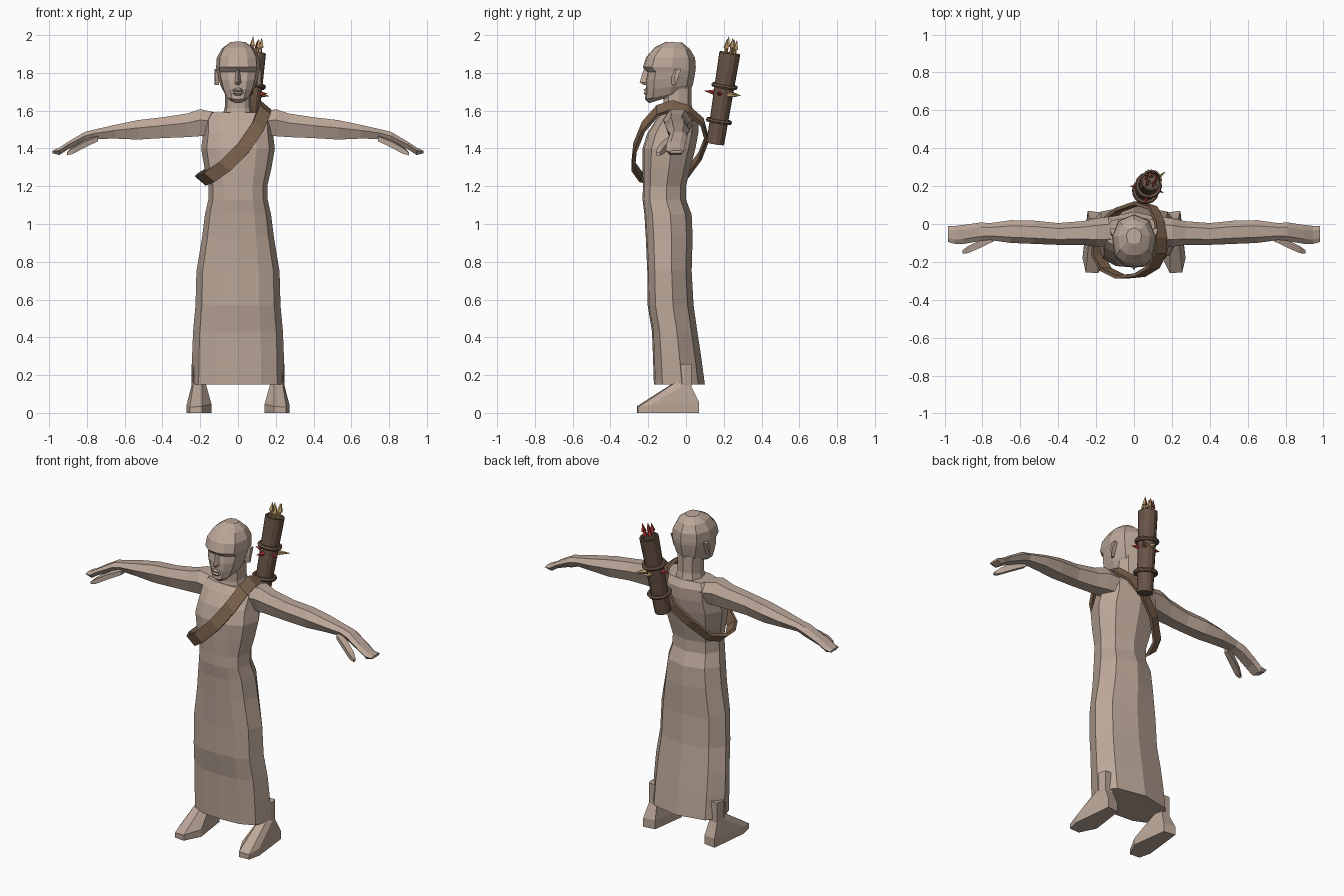
import bpy, bmesh, math
from mathutils import Vector


def mat(name, rgb):
    m = bpy.data.materials.new(name)
    m.diffuse_color = (*rgb, 1)
    return m


SKIN = mat("warm beige", (0.50, 0.385, 0.315))
LEATHER = mat("strap brown", (0.205, 0.125, 0.075))
WOOD = mat("quiver brown", (0.145, 0.09, 0.062))
GOLD = mat("straw gold", (0.50, 0.33, 0.14))
RED = mat("red", (0.48, 0.04, 0.04))


def finish(name, bm, *mats):
    bmesh.ops.recalc_face_normals(bm, faces=bm.faces[:])
    me = bpy.data.meshes.new(name)
    bm.to_mesh(me)
    bm.free()
    for m in mats:
        me.materials.append(m)
    ob = bpy.data.objects.new(name, me)
    bpy.context.collection.objects.link(ob)
    return ob


def loft(name, rings, m, closed=False):
    """Skin a list of equal-sized rings; cap the ends unless it is a loop."""
    bm = bmesh.new()
    vs = [[bm.verts.new(p) for p in r] for r in rings]
    n = len(vs[0])
    pairs = list(zip(vs, vs[1:])) + ([(vs[-1], vs[0])] if closed else [])
    for a, b in pairs:
        for i in range(n):
            j = (i + 1) % n
            bm.faces.new((a[i], a[j], b[j], b[i]))
    if not closed:
        bm.faces.new(vs[0])
        bm.faces.new(vs[-1])
    return finish(name, bm, m)


def body_ring(zf, zb, hw, yf, yb, front=0.5, side=0.55):
    """Symmetric ten-sided section, flat in front and round behind."""
    d = yb - yf
    half = [(front * hw, yf + 0.03 * d), (0.85 * hw, yf + 0.17 * d),
            (hw, yf + side * d), (0.72 * hw, yf + 0.87 * d)]
    pts = [(0, yf)] + half + [(0, yb)] + [(-x, y) for x, y in reversed(half)]
    return [(x, y, zf + (zb - zf) * (y - yf) / d) for x, y in pts]


def rod(name, a, b, r1, r2, m, sides=8):
    """Cylinder or cone between two points."""
    a, b = Vector(a), Vector(b)
    q = (b - a).to_track_quat('Z', 'Y')
    ring = lambda c, r: [c + q @ Vector((r * math.cos(t), r * math.sin(t), 0))
                         for t in (2 * math.pi * i / sides for i in range(sides))]
    return loft(name, [ring(a, r1), ring(b, r2)], m)


# Long robe and torso: z, half width, front y, back y
robe = [(0.15, 0.245, -0.17, 0.10), (0.30, 0.243, -0.175, 0.08),
        (0.43, 0.238, -0.18, 0.06), (0.57, 0.225, -0.203, 0.04),
        (0.75, 0.22, -0.205, 0.03), (0.93, 0.19, -0.213, 0.035),
        (1.05, 0.175, -0.22, 0.03), (1.13, 0.157, -0.23, 0.0),
        (1.20, 0.155, -0.228, 0.0), (1.30, 0.178, -0.23, 0.025),
        (1.40, 0.195, -0.23, 0.05), (1.48, 0.185, -0.205, 0.065),
        (1.55, 0.185, -0.16, 0.065), (1.59, 0.16, -0.125, 0.04)]
loft("robe_and_torso", [body_ring(z, z, *r) for z, *r in robe], SKIN)

# Neck
loft("neck", [body_ring(1.55, 1.57, 0.085, -0.13, 0.045),
              body_ring(1.61, 1.63, 0.07, -0.118, 0.03),
              body_ring(1.70, 1.74, 0.07, -0.12, 0.03)], SKIN)

# Head: front z, back z, half width, front y, back y
head = [(1.64, 1.70, 0.042, -0.195, 0.005), (1.66, 1.71, 0.068, -0.217, 0.025),
        (1.71, 1.74, 0.09, -0.213, 0.037), (1.76, 1.78, 0.104, -0.212, 0.045),
        (1.805, 1.81, 0.112, -0.203, 0.05), (1.83, 1.83, 0.116, -0.228, 0.052),
        (1.885, 1.88, 0.112, -0.21, 0.048), (1.935, 1.925, 0.085, -0.165, 0.022),
        (1.965, 1.96, 0.04, -0.105, -0.02)]
loft("head", [body_ring(*r, front=0.45) for r in head], SKIN)

# Nose and lips
loft("nose", [[(-w, -0.19, z), (0, y, z), (w, -0.19, z)] for z, w, y in
              [(1.735, 0.022, -0.222), (1.75, 0.027, -0.245), (1.825, 0.012, -0.222)]], SKIN)
loft("lips", [[(-w, -0.19, z), (-w * 0.4, y, z), (w * 0.4, y, z), (w, -0.19, z)] for z, w, y in
              [(1.68, 0.03, -0.214), (1.692, 0.042, -0.225), (1.70, 0.045, -0.216),
               (1.71, 0.042, -0.225), (1.72, 0.02, -0.214)]], SKIN)

# Arm stations: x, top z, bottom z, front y, back y
arm = [(0.12, 1.59, 1.47, -0.12, 0.04), (0.20, 1.608, 1.465, -0.12, 0.03),
       (0.27, 1.585, 1.46, -0.11, 0.015), (0.40, 1.565, 1.455, -0.11, 0.005),
       (0.53, 1.55, 1.447, -0.105, 0.018), (0.65, 1.525, 1.452, -0.10, 0.02),
       (0.76, 1.50, 1.45, -0.085, 0.005), (0.81, 1.488, 1.432, -0.09, 0.008),
       (0.90, 1.435, 1.395, -0.105, -0.005), (0.945, 1.405, 1.365, -0.105, -0.01),
       (0.983, 1.388, 1.375, -0.095, -0.01)]
foot_sole = [(0.17, 0.06), (0.245, 0.07), (0.272, -0.18),
             (0.255, -0.255), (0.19, -0.26), (0.14, -0.16)]
ankle = [(0.18, 0.03), (0.235, 0.03), (0.245, -0.01),
         (0.235, -0.055), (0.19, -0.06), (0.17, -0.02)]

for side, s in (("right", 1), ("left", -1)):
    rings = []
    for x, zt, zb, yf, yb in arm:
        yc, zc, ry, rz = (yf + yb) / 2, (zt + zb) / 2, (yb - yf) / 2, (zt - zb) / 2
        rings.append([(s * x, yc + ry * u, zc + rz * v) for u, v in
                      [(-0.5, 1), (0.5, 1), (1, 0.2), (0.6, -1), (-0.6, -1), (-1, 0.2)]])
    loft(side + "_arm", rings, SKIN)

    # Thumb
    loft(side + "_thumb", [[(s * x, y + r, z + r), (s * x, y - r, z + r * 0.6),
                            (s * x, y - r, z - r), (s * x, y + r, z - r)] for x, y, z, r in
                           [(0.74, -0.075, 1.455, 0.016), (0.81, -0.105, 1.425, 0.02),
                            (0.875, -0.135, 1.39, 0.019), (0.905, -0.147, 1.372, 0.009)]], SKIN)

    # Foot with flat sole and raised ankle
    low = [0.055, 0.055, 0.045, 0.03, 0.035, 0.045]
    loft(side + "_foot", [[(s * x, y, 0) for x, y in foot_sole],
                          [(s * x, y, z) for (x, y), z in zip(foot_sole, low)],
                          [(s * x, y, 0.145 - y * 0.3) for x, y in ankle],
                          [(s * x, y, 0.26) for x, y in ankle]], SKIN)

    # Ear
    loft(side + "_ear", [[(s * 0.10, y0, z), (s * 0.122, y0 + 0.02, z), (s * 0.124, y1, z),
                          (s * 0.10, y1, z)] for z, y0, y1 in
                         [(1.735, -0.075, -0.055), (1.78, -0.08, -0.04), (1.82, -0.07, -0.025)]], SKIN)

# Shoulder strap: flat band looping around the chest
path = [(0.14, -0.07, 1.625), (0.14, -0.15, 1.60), (0.105, -0.225, 1.515),
        (0.03, -0.27, 1.405), (-0.07, -0.28, 1.305), (-0.15, -0.24, 1.25),
        (-0.19, -0.165, 1.235), (-0.195, -0.08, 1.235), (-0.165, 0.005, 1.265),
        (-0.08, 0.075, 1.36), (0.02, 0.11, 1.45), (0.10, 0.085, 1.54), (0.135, 0.01, 1.605)]
path = [Vector(p) for p in path]
across = Vector((0.76, 0, -0.65)).normalized()
rings = []
for i, p in enumerate(path):
    t = (path[(i + 1) % len(path)] - path[i - 1]).normalized()
    out = t.cross(across).normalized() * 0.009
    w = across * (0.037 if p.y < 0 else 0.028)
    rings.append([p - w - out, p + w - out, p + w + out, p - w + out])
loft("shoulder_strap", rings, LEATHER, closed=True)

# Quiver: hollow tube leaning outwards
base, top = Vector((0.05, 0.155, 1.425)), Vector((0.092, 0.232, 1.905))
axis = (top - base).normalized()
turn = axis.to_track_quat('Z', 'Y')
at = lambda z: base + (top - base) * ((z - base.z) / (top.z - base.z))


def around(c, r, k, n=12):
    a = 2 * math.pi * k / n
    return c + turn @ Vector((r * math.cos(a), r * math.sin(a), 0))


loft("quiver", [[around(c, r, k) for k in range(12)] for c, r in
                [(base, 0.047), (top, 0.056), (top, 0.046), (at(1.86), 0.046)]], WOOD)

# Quiver hoops
for i, z in enumerate((1.545, 1.73)):
    bpy.ops.mesh.primitive_torus_add(major_segments=14, minor_segments=6, major_radius=0.06,
                                     minor_radius=0.012, location=at(z),
                                     rotation=turn.to_euler())
    hoop = bpy.context.object
    hoop.name = "quiver_hoop_%d" % (i + 1)
    hoop.data.materials.append(WOOD)

# Arrows: straw shafts, points straw on one side and red on the other
for k in range(5):
    foot = around(at(1.83), 0.027, k, 5)
    tip = foot + axis * (0.16 if k % 2 else 0.15)
    rod("arrow_shaft_%d" % k, foot, tip - axis * 0.045, 0.007, 0.007, GOLD, 5)
    point = rod("arrow_point_%d" % k, tip - axis * 0.05, tip, 0.016, 0.001, GOLD, 4)
    point.data.materials.append(RED)
    for f in point.data.polygons:
        f.material_index = int(f.normal.y - f.normal.x > 0)

# Spikes around the quiver
for i, (tip, m) in enumerate([((0.165, 0.275, 1.677), GOLD), ((0.075, 0.29, 1.68), GOLD),
                              ((0.06, 0.098, 1.705), RED), ((-0.02, 0.20, 1.70), RED),
                              ((0.155, 0.165, 1.69), RED)]):
    tip = Vector(tip)
    root = at(1.69)
    rod("spike_%d" % i, root + (tip - root) * 0.35, tip, 0.019, 0.001, m, 5)
